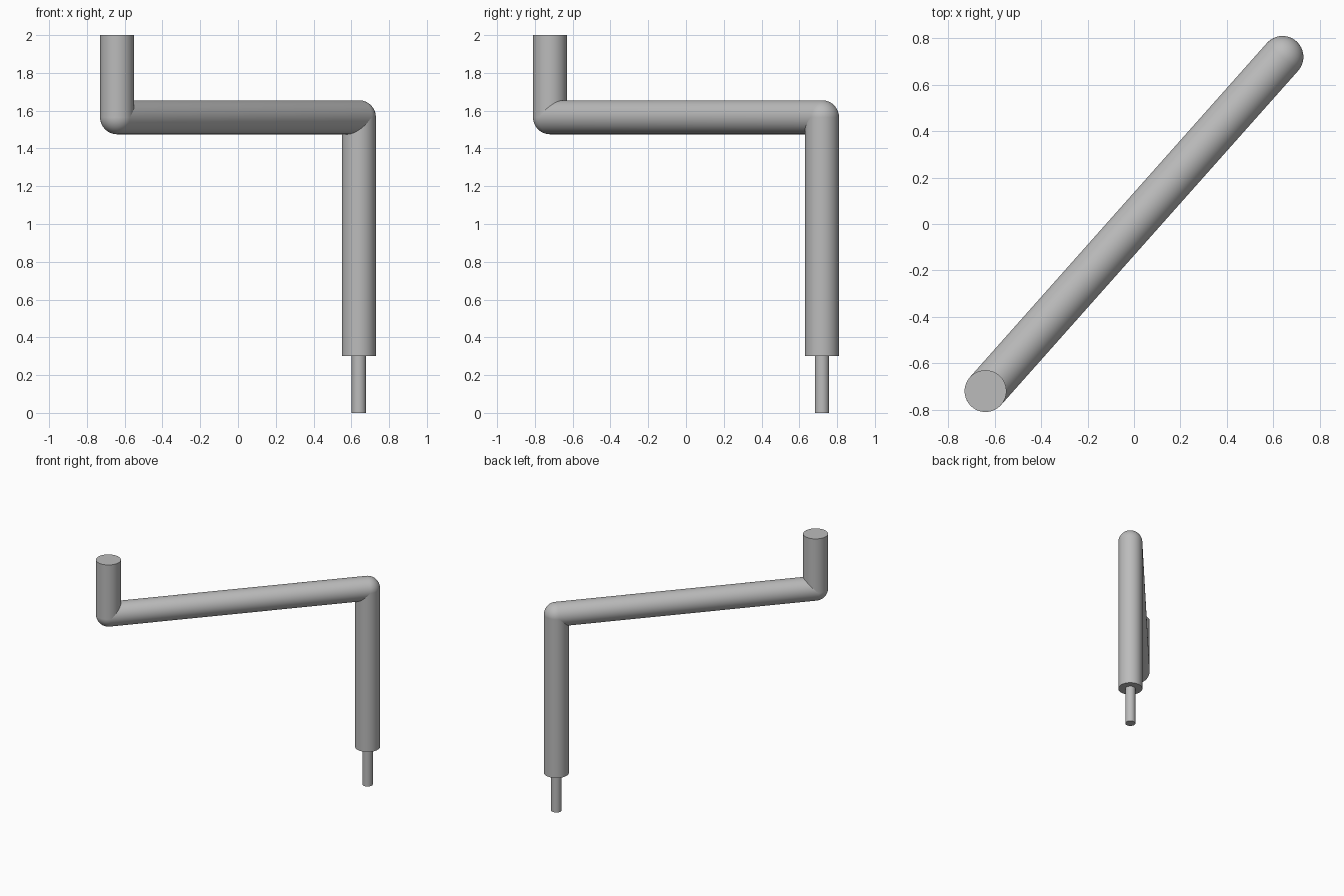
import bpy, bmesh, math
from mathutils import Vector

cube = bpy.data.objects.get("Cube")
if cube:
    bpy.data.objects.remove(cube, do_unlink=True)

R, PIN_R = 0.09, 0.038
SEGMENTS = 64
ARM_Z = 1.565
GRIP_X, GRIP_Y = -0.64, -0.72
SHOULDER_Z = 0.30

steel = bpy.data.materials.new("grey_steel")
GREY = (0.5, 0.5, 0.5, 1)
steel.use_nodes = True
steel.diffuse_color = GREY
steel.node_tree.nodes["Principled BSDF"].inputs["Base Color"].default_value = GREY


def lathe(name, profile, start, direction=Vector((0, 0, 1))):
    """Spin a (radius, height) profile about the axis from start along direction."""
    bm = bmesh.new()
    verts = [bm.verts.new((r, 0, h)) for r, h in profile]
    edges = [bm.edges.new(pair) for pair in zip(verts, verts[1:])]
    bmesh.ops.spin(bm, geom=verts + edges, cent=(0, 0, 0), axis=(0, 0, 1),
                   angle=math.tau, steps=SEGMENTS, use_merge=True)
    bmesh.ops.remove_doubles(bm, verts=bm.verts, dist=1e-5)
    bmesh.ops.recalc_face_normals(bm, faces=bm.faces)
    mesh = bpy.data.meshes.new(name)
    bm.to_mesh(mesh)
    bm.free()
    mesh.materials.append(steel)
    obj = bpy.data.objects.new(name, mesh)
    bpy.context.collection.objects.link(obj)
    obj.location = start
    obj.rotation_euler = direction.to_track_quat('Z', 'Y').to_euler()
    bpy.ops.object.select_all(action='DESELECT')
    obj.select_set(True)
    bpy.context.view_layer.objects.active = obj
    bpy.ops.object.shade_smooth_by_angle(angle=math.radians(40))
    return obj


# Slanting arm with hemispherical ends that round off both elbows
grip_end = Vector((GRIP_X, GRIP_Y, ARM_Z))
shaft_end = Vector((-GRIP_X, -GRIP_Y, ARM_Z))
span = shaft_end - grip_end
quarter = [i * math.pi / 32 for i in range(17)]
arm = [(R * math.sin(a), -R * math.cos(a)) for a in quarter]
arm += [(R * math.cos(a), span.length + R * math.sin(a)) for a in quarter]
lathe("crank_arm", arm, grip_end, span)

# Upright grip, open inside the elbow and capped on top
lathe("upper_grip", [(R, 0), (R, 2 - ARM_Z), (0, 2 - ARM_Z)], grip_end)

# Long shaft with its shoulder and the thin pin below, in one profile
lathe("lower_shaft_and_pin",
      [(0, 0), (PIN_R, 0), (PIN_R, SHOULDER_Z), (R, SHOULDER_Z), (R, ARM_Z)],
      Vector((shaft_end.x, shaft_end.y, 0)))
